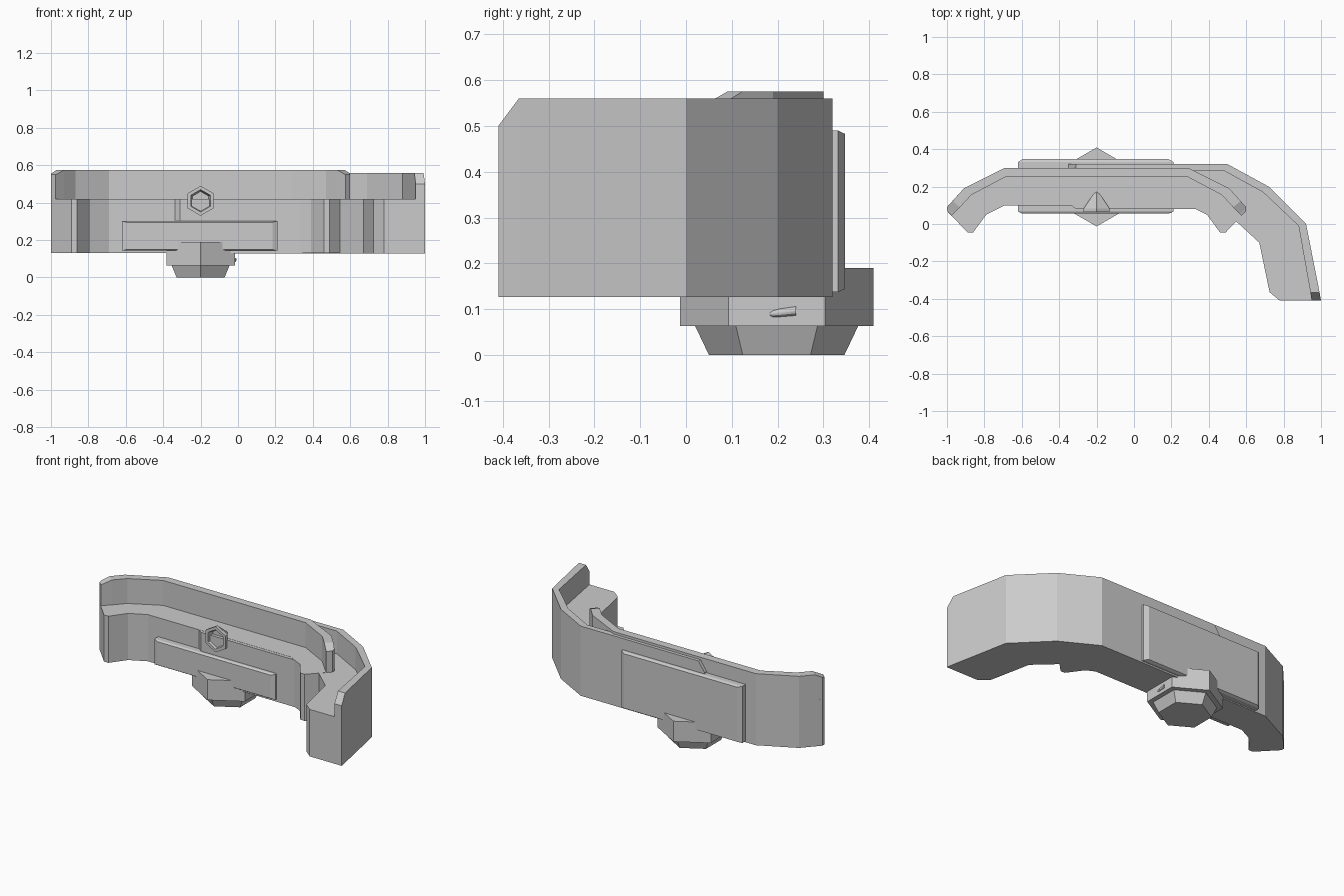
import bpy, bmesh, math
from mathutils import Matrix

if "Cube" in bpy.data.objects:
    bpy.data.objects.remove(bpy.data.objects["Cube"])

grey = bpy.data.materials.new("plain grey")
grey.diffuse_color = (0.6, 0.6, 0.6, 1)
grey.use_nodes = True
grey.node_tree.nodes["Principled BSDF"].inputs["Base Color"].default_value = grey.diffuse_color


def finish(bm, name):
    bmesh.ops.recalc_face_normals(bm, faces=bm.faces)
    me = bpy.data.meshes.new(name)
    bm.to_mesh(me)
    bm.free()
    ob = bpy.data.objects.new(name, me)
    me.materials.append(grey)
    bpy.context.collection.objects.link(ob)
    return ob


def loft(name, rings):
    """Skin a list of equal closed rings and cap both ends."""
    bm = bmesh.new()
    vs = [[bm.verts.new(p) for p in r] for r in rings]
    n = len(rings[0])
    for a, b in zip(vs, vs[1:]):
        for i in range(n):
            j = (i + 1) % n
            bm.faces.new((a[i], a[j], b[j], b[i]))
    bm.faces.new(vs[0])
    bm.faces.new(vs[-1])
    return finish(bm, name)


def wall(name, outer, inner, z0, tops):
    """Upright band between two plan paths, with its own top height per station."""
    rings = [[(*o, z0), (*i, z0), (*i, t), (*o, t)]
             for o, i, t in zip(outer, inner, tops)]
    return loft(name, rings)


def hex_ring(r, h):
    return [(r * math.sin(k * math.pi / 3), r * math.cos(k * math.pi / 3), h)
            for k in range(6)]


CX = -0.2   # symmetry line of the short guard


def both(path):
    return path + [(2 * CX - x, y) for x, y in reversed(path)]


# Short symmetric guard: thick lower body and thin raised rim
wall("short_guard_body",
     both([(-1, .07), (-1, .09), (-.91, .19), (-.69, .30)]),
     both([(-.89, -.045), (-.86, -.045), (-.79, .05), (-.69, .10)]),
     .13, [.42] * 8)
rim_top = [.55, .555, .575, .575, .575]
wall("short_guard_rim",
     both([(-1, .07), (-1, .09), (-.97, .123), (-.91, .19), (-.69, .30)]),
     both([(-.975, .045), (-.965, .055), (-.93, .09), (-.87, .155), (-.69, .25)]),
     .42, rim_top + rim_top[::-1])

# Long curved arm sweeping to the front right
arm_outer = [(-.35, .32), (-.31, .32), (.5, .32), (.72, .2), (.92, 0),
             (.992, -.365), (1, -.41)]
wall("long_arm_body", arm_outer,
     [(-.35, .11), (-.31, .08), (.38, .08), (.54, .02), (.67, -.1),
      (.725, -.365), (.78, -.41)], .127, [.419] * 7)
wall("long_arm_rim", arm_outer,
     [(-.35, .30), (-.31, .285), (.48, .285), (.69, .17), (.88, -.01),
      (.943, -.365), (.95, -.41)], .419, [.5] + [.56] * 5 + [.5])


# Chamfered cover plates, front and back
def plate(name, y_in, y_mid, y_out, z0, z1):
    def ring(y, d, e):
        return [(-.62 + d, y, z0 + e), (.21 - d, y, z0 + e),
                (.21 - d, y, z1 - e), (-.62 + d, y, z1 - e)]
    loft(name, [ring(y_in, 0, 0), ring(y_mid, 0, 0), ring(y_out, .025, .007)])


plate("front_plate", .12, .066, .055, .143, .302)
plate("back_plate", .28, .332, .347, .137, .49)

# Hexagonal foot with a tapered lower end
foot = loft("hex_foot", [hex_ring(.148, 0), hex_ring(.178, .063),
                         hex_ring(.211, .063), hex_ring(.211, .19)])
foot.data.transform(Matrix.Translation((CX, .198, 0)))

# Hollow hexagonal socket on the front, its back tapering to a point
socket = loft("hex_socket", [hex_ring(.05, .045), hex_ring(.06, 0),
                             hex_ring(.08, 0), hex_ring(.08, -.018),
                             hex_ring(.004, -.115)])
socket.data.transform(Matrix.Translation((CX, .065, .41))
                      @ Matrix.Rotation(math.pi / 2, 4, 'X'))
# sink the cup floor behind the lip
for v in socket.data.vertices[:6]:
    v.co.y = .065 + .035

# Small rounded pin on the side of the foot
pin = loft("side_pin", [[(-.018 + r * math.cos(a), y, z + r * math.sin(a))
                         for a in (k * math.pi / 6 for k in range(12))]
                        for y, z, r in ((.183, .089, .003), (.190, .090, .007),
                                        (.205, .092, .009), (.240, .096, .010))])
bpy.context.view_layer.objects.active = pin
pin.select_set(True)
bpy.ops.object.shade_smooth_by_angle()
